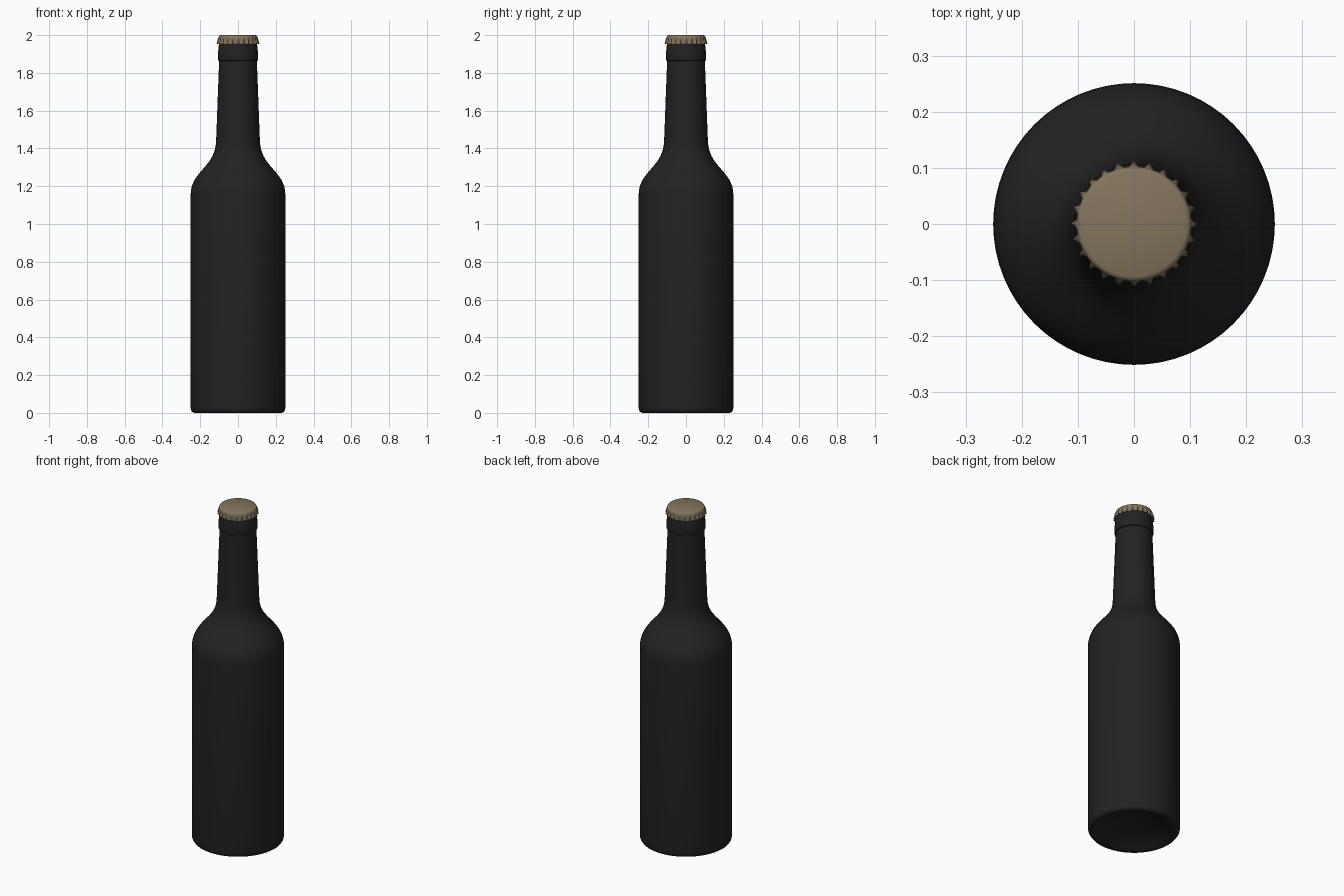
import bpy, bmesh, math

if "Cube" in bpy.data.objects:
    bpy.data.objects.remove(bpy.data.objects["Cube"])


def material(name, rgb):
    m = bpy.data.materials.new(name)
    m.diffuse_color = (*rgb, 1)
    m.use_nodes = True
    m.node_tree.nodes["Principled BSDF"].inputs["Base Color"].default_value = m.diffuse_color
    return m


def lathe(name, profile, segments, mat, teeth=0, angle=35):
    """Spin (radius, z, flute) points about z; radius 0 makes a pole."""
    bm = bmesh.new()
    rings = []
    for r, z, flute in profile:
        if r == 0:
            rings.append([bm.verts.new((0, 0, z))])
            continue
        ring = []
        for i in range(segments):
            a = 2 * math.pi * i / segments
            rr = r + flute * (1 - abs(math.sin(teeth * a / 2)))
            ring.append(bm.verts.new((rr * math.cos(a), rr * math.sin(a), z)))
        rings.append(ring)
    for lo, hi in zip(rings, rings[1:]):
        for i in range(segments):
            j = (i + 1) % segments
            if len(lo) == 1:
                bm.faces.new((lo[0], hi[j], hi[i]))
            elif len(hi) == 1:
                bm.faces.new((lo[i], lo[j], hi[0]))
            else:
                bm.faces.new((lo[i], lo[j], hi[j], hi[i]))
    bmesh.ops.recalc_face_normals(bm, faces=bm.faces)
    mesh = bpy.data.meshes.new(name)
    bm.to_mesh(mesh)
    bm.free()
    ob = bpy.data.objects.new(name, mesh)
    bpy.context.collection.objects.link(ob)
    mesh.materials.append(mat)
    bpy.ops.object.select_all(action='DESELECT')
    ob.select_set(True)
    bpy.context.view_layer.objects.active = ob
    bpy.ops.object.shade_smooth_by_angle(angle=math.radians(angle))
    return ob


glass = material("dark_glass", (0.016, 0.016, 0.016))
metal = material("cap_metal", (0.23, 0.18, 0.11))

# Bottle: hollowed base, straight body, shoulder, tapering neck, finish ring
bottle = [
    (0, 0.05), (0.08, 0.046), (0.15, 0.032), (0.2, 0.012), (0.22, 0.002),
    (0.232, 0.0), (0.243, 0.005), (0.249, 0.014), (0.251, 0.028),
    (0.251, 1.15), (0.249, 1.18), (0.243, 1.205), (0.232, 1.23),
    (0.217, 1.253), (0.195, 1.28), (0.17, 1.309), (0.149, 1.336),
    (0.134, 1.362), (0.124, 1.388), (0.118, 1.415), (0.1155, 1.45),
    (0.108, 1.65), (0.1, 1.862),
    (0.105, 1.865), (0.107, 1.872), (0.1065, 1.9), (0.102, 1.945),
    (0.1, 1.96), (0.092, 1.985), (0, 1.985),
]
lathe("bottle", [(r, z, 0) for r, z in bottle], 64, glass)

# Crown cap: fluted skirt that fades into a smooth rounded top
cap = [
    (0.094, 1.96, 0), (0.1, 1.953, 0.011), (0.102, 1.954, 0.011),
    (0.102, 1.963, 0.009), (0.102, 1.975, 0.006), (0.1025, 1.985, 0.002),
    (0.102, 1.992, 0), (0.099, 1.997, 0), (0.094, 1.9995, 0), (0, 2.0, 0),
]
lathe("crown_cap", cap, 192, metal, teeth=24, angle=40)
